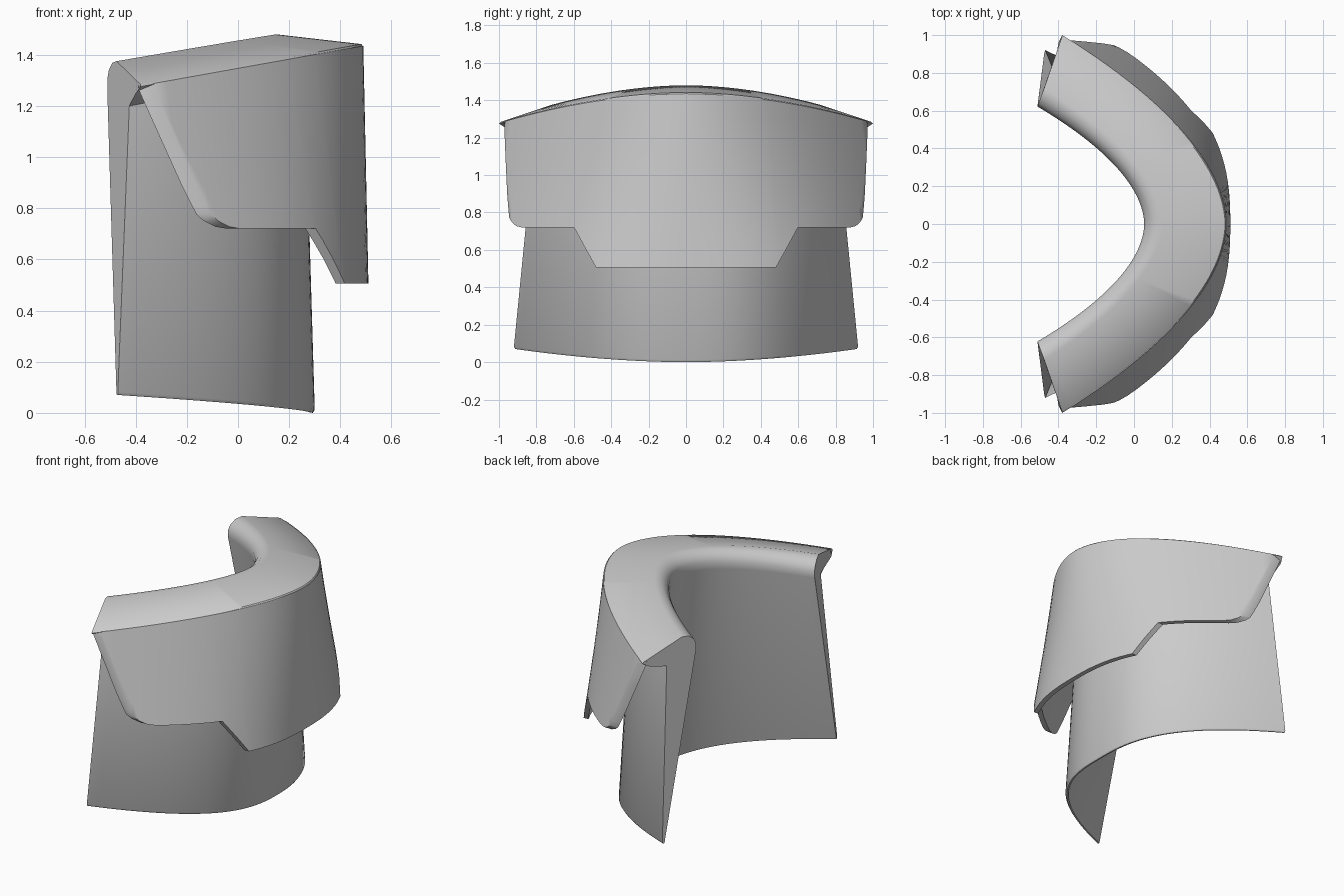
import bpy, bmesh, math

if "Cube" in bpy.data.objects:
    bpy.data.objects.remove(bpy.data.objects["Cube"])


def finish(name, bm):
    bmesh.ops.recalc_face_normals(bm, faces=bm.faces)
    mesh = bpy.data.meshes.new(name)
    bm.to_mesh(mesh)
    bm.free()
    ob = bpy.data.objects.new(name, mesh)
    bpy.context.collection.objects.link(ob)
    bpy.ops.object.select_all(action='DESELECT')
    bpy.context.view_layer.objects.active = ob
    ob.select_set(True)
    bpy.ops.object.shade_smooth_by_angle(angle=math.radians(40))
    return ob


def loft(name, rings):
    """Skin closed cross-sections and cap both ends."""
    bm = bmesh.new()
    vs = [[bm.verts.new(p) for p in ring] for ring in rings]
    n = len(vs[0])
    for a, b in zip(vs, vs[1:]):
        for i in range(n):
            j = (i + 1) % n
            bm.faces.new((a[i], a[j], b[j], b[i]))
    bm.faces.new(vs[0])
    bm.faces.new(vs[-1])
    return finish(name, bm)


# Curved wall with rolled top: each rail runs from a middle point (x, z)
# to an end point (x, y, z), bowed by a power
RAILS = [
    ((0.292, 0.00), (-0.470, 0.912, 0.070), 2.6),  # outer foot, eased edge
    ((0.30, 0.012), (-0.470, 0.92, 0.082), 2.6),
    ((0.26, 1.36), (-0.425, 0.81, 1.200), 2.3),    # outer wall under the top
    ((0.47, 1.39), (-0.400, 0.96, 1.250), 1.85),   # underside of lip
    ((0.49, 1.432), (-0.380, 1.00, 1.276), 1.85),  # top outer corner, eased
    ((0.482, 1.442), (-0.382, 0.99, 1.285), 1.85),
    ((0.15, 1.48), (-0.475, 0.72, 1.375), 1.8),    # start of rolled edge
    ((0.105, 1.47), (-0.492, 0.675, 1.368), 1.8),
    ((0.07, 1.443), (-0.505, 0.64, 1.340), 1.85),
    ((0.054, 1.41), (-0.511, 0.622, 1.305), 1.85),
    ((0.055, 1.36), (-0.511, 0.625, 1.260), 1.85),
    ((0.28, 0.002), (-0.475, 0.905, 0.072), 2.6),  # inner foot
]


def section(u):
    ring = []
    for (cx, cz), (ex, ey, ez), p in RAILS:
        k = abs(u) ** p
        kz = abs(u) ** 1.85
        ring.append((cx + (ex - cx) * k, ey * u, cz + (ez - cz) * kz))
    return ring


N = 32
loft("curved_wall", [section(i / N) for i in range(-N, N + 1)])


# Hanging outer apron: flared ruled surface with a stepped lower edge
EDGE = [(0, 0.505), (0.425, 0.505), (0.545, 0.72), (0.80, 0.72), (0.83, 0.728),
        (0.855, 0.75), (0.87, 0.775), (0.878, 0.81), (0.897, 0.90),
        (0.935, 1.10), (0.967, 1.26)]
THICK = 0.032


def lower_edge(u):
    for (a, za), (b, zb) in zip(EDGE, EDGE[1:]):
        if u <= b:
            return za + (zb - za) * (u - a) / (b - a)
    return EDGE[-1][1]


def apron_top(u):
    return 1.435 - 0.156 * abs(u) ** 1.85


def apron_point(u, z):
    a = abs(u)
    t = (apron_top(u) - z) / (apron_top(u) - 0.505)
    x = (1 - t) * (0.49 - 0.87 * a ** 1.85) + t * (0.51 - 0.82 * a ** 2.55)
    return x, u * (1 + 0.13 * t)


def apron_ring(u, rows=8):
    top, low = apron_top(u), lower_edge(abs(u))
    outer, inner = [], []
    for r in range(rows + 1):
        z = top + (low - top) * r / rows
        x, y = apron_point(u, z)
        x1, y1 = apron_point(u + 0.005, z)
        x0, y0 = apron_point(u - 0.005, z)
        slope = (x1 - x0) / (y1 - y0)
        outer.append((x, y, z))
        inner.append((x - THICK * math.hypot(1, slope), y, z))
    return outer + inner[::-1]


half = sorted({e[0] for e in EDGE} | {i * 0.04 for i in range(1, 21)})
params = [-u for u in half[:0:-1]] + half
loft("outer_apron", [apron_ring(u) for u in params])
